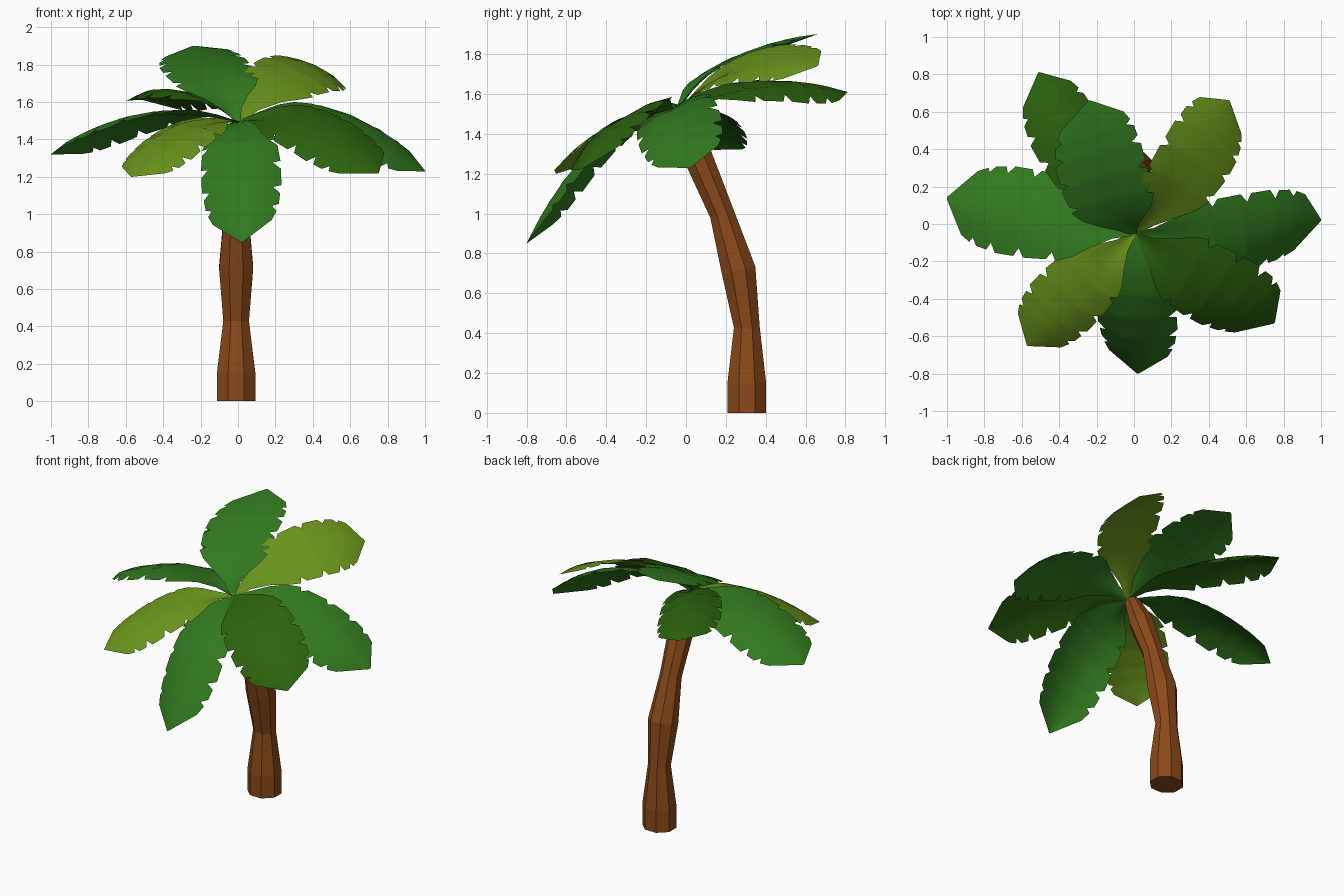
import bpy, bmesh, math
from mathutils import Vector

if "Cube" in bpy.data.objects:
    bpy.data.objects.remove(bpy.data.objects["Cube"])


def material(name, rgb):
    m = bpy.data.materials.new(name)
    m.diffuse_color = (*rgb, 1)
    m.use_nodes = True
    m.node_tree.nodes["Principled BSDF"].inputs["Base Color"].default_value = m.diffuse_color
    return m


BARK = material("bark", (0.26, 0.068, 0.01))
GREEN = material("leaf_green", (0.03, 0.19, 0.013))
DEEP = material("leaf_deep_green", (0.025, 0.125, 0.004))
LIME = material("leaf_lime", (0.14, 0.29, 0.011))


def add_object(name, bm, mat, smooth):
    mesh = bpy.data.meshes.new(name)
    bm.to_mesh(mesh)
    bm.free()
    mesh.materials.append(mat)
    for p in mesh.polygons:
        p.use_smooth = smooth
    obj = bpy.data.objects.new(name, mesh)
    bpy.context.collection.objects.link(obj)
    return obj


# Trunk: eight-sided rings along a leaning path (y, z, radius, lean in degrees)
def build_trunk():
    path = [(0.305, 0.0, 0.105, 0), (0.305, 0.15, 0.105, 0), (0.305, 0.43, 0.07, 2),
            (0.264, 0.715, 0.093, 13), (0.18, 1.00, 0.067, 21),
            (0.062, 1.28, 0.078, 26), (-0.03, 1.47, 0.047, 28)]
    bm = bmesh.new()
    rings = []
    for y, z, r, lean in path:
        a = math.radians(lean)
        ring = []
        for i in range(8):
            t = math.tau * (i + 0.5) / 8
            u, v = 1.06 * r * math.cos(t), r * math.sin(t)
            ring.append(bm.verts.new((u - 0.01, y + v * math.cos(a), z + v * math.sin(a))))
        rings.append(ring)
    for lo, hi in zip(rings, rings[1:]):
        for i in range(8):
            j = (i + 1) % 8
            bm.faces.new((lo[i], lo[j], hi[j], hi[i]))
    bm.faces.new(rings[0][::-1])
    bm.faces.new(rings[-1])
    add_object("trunk", bm, BARK, False)


# Leaf outline: (position along midrib, relative half width), dips are the torn notches
OUTLINE = [(0, .06), (.1, .22), (.2, .52), (.28, .80), (.36, .95), (.385, .78), (.41, .95),
           (.53, 1), (.56, .82), (.585, 1), (.69, 1), (.715, .80), (.74, .96),
           (.80, .92), (.82, .76), (.84, .86), (.89, .74), (1, .02)]


# Leaf: curved midrib through base, middle and tip, grooved near the base, with drooping edges
def build_leaf(name, mid, tip, half_width, droop, roll, mat):
    a, m, b = Vector((0, -0.05, 1.49)), Vector(mid), Vector(tip)
    c = 2 * m - (a + b) / 2
    bm = bmesh.new()
    rows = []
    heading = b - a
    side = Vector((heading.y, -heading.x, 0)).normalized()
    for t, w in OUTLINE:
        p = a * (1 - t) ** 2 + c * 2 * t * (1 - t) + b * t * t
        tangent = (2 * (1 - t) * (c - a) + 2 * t * (b - c)).normalized()
        normal = side.cross(tangent).normalized()
        s = side * math.cos(roll) + normal * math.sin(roll)
        n = normal * math.cos(roll) - side * math.sin(roll)
        row = []
        for k in (-1, -0.5, 0, 0.5, 1):
            lift = 0.09 * (1 - t) * abs(k * w) - droop * (k * w) ** 2
            row.append(bm.verts.new(p + s * (k * w * half_width) + n * lift))
        rows.append(row)
    for r0, r1 in zip(rows, rows[1:]):
        for i in range(4):
            bm.faces.new((r0[i], r0[i + 1], r1[i + 1], r1[i]))
    add_object(name, bm, mat, True)


build_trunk()

LEAVES = [
    ("leaf_left", (-0.52, 0.055, 1.515), (-1.0, 0.14, 1.32), 0.24, 0.09, -0.15, GREEN),
    ("leaf_back_left", (-0.28, 0.36, 1.655), (-0.51, 0.81, 1.61), 0.20, 0.11, -0.15, DEEP),
    ("leaf_top", (-0.15, 0.21, 1.76), (-0.24, 0.66, 1.90), 0.24, 0.05, 0.12, GREEN),
    ("leaf_back_right", (0.30, 0.30, 1.745), (0.51, 0.66, 1.74), 0.22, 0.05, -0.45, LIME),
    ("leaf_right", (0.54, -0.06, 1.495), (1.0, 0.02, 1.23), 0.22, 0.08, -0.43, GREEN),
    ("leaf_front_right", (0.385, -0.325, 1.475), (0.75, -0.53, 1.22), 0.235, 0.08, -0.40, DEEP),
    ("leaf_front", (0.005, -0.46, 1.32), (0.02, -0.80, 0.85), 0.215, 0.10, -0.17, GREEN),
    ("leaf_front_left", (-0.31, -0.36, 1.43), (-0.57, -0.65, 1.20), 0.20, 0.08, 0.15, LIME),
]
for leaf in LEAVES:
    build_leaf(*leaf)
